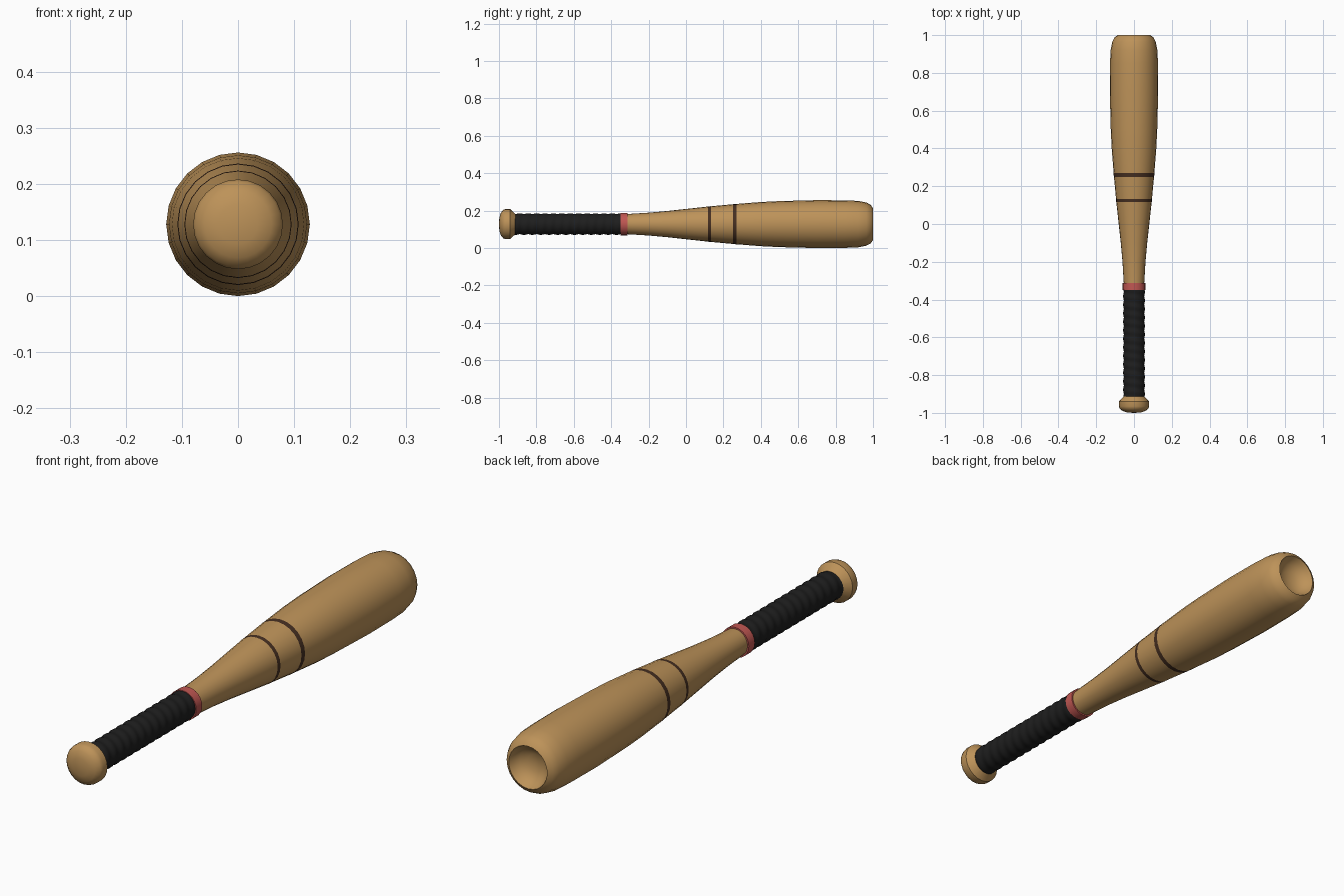
import bpy, bmesh, math

SIDES = 24
AXIS_Z = 0.128

cube = bpy.data.objects.get("Cube")
if cube:
    bpy.data.objects.remove(cube, do_unlink=True)


def material(name, rgb):
    mat = bpy.data.materials.new(name)
    mat.use_nodes = True
    mat.diffuse_color = (*rgb, 1)
    bsdf = mat.node_tree.nodes["Principled BSDF"]
    bsdf.inputs["Base Color"].default_value = (*rgb, 1)
    bsdf.inputs["Roughness"].default_value = 0.6
    return mat


wood = material("warm wood", (0.51, 0.29, 0.10))
black = material("black grip tape", (0.013, 0.013, 0.013))
red = material("red tape", (0.53, 0.095, 0.085))
brown = material("dark brown", (0.06, 0.028, 0.015))


def lathe(name, profile, mat, wave=None, sharp=40):
    """Turn (y, radius) points around the long axis; wave adds to the radius."""
    bm = bmesh.new()
    rings = []
    for y, r in profile:
        if r == 0:
            rings.append([bm.verts.new((0, y, AXIS_Z))])
            continue
        ring = []
        for i in range(SIDES):
            a = math.tau * i / SIDES
            rr = r + (wave(y, a) if wave else 0)
            ring.append(bm.verts.new((rr * math.sin(a), y, AXIS_Z + rr * math.cos(a))))
        rings.append(ring)
    for p, q in zip(rings, rings[1:]):
        for i in range(SIDES):
            j = (i + 1) % SIDES
            corners = [p[i % len(p)], p[j % len(p)], q[j % len(q)], q[i % len(q)]]
            bm.faces.new(list(dict.fromkeys(corners)))
    bmesh.ops.recalc_face_normals(bm, faces=bm.faces[:])
    mesh = bpy.data.meshes.new(name)
    bm.to_mesh(mesh)
    bm.free()
    mesh.materials.append(mat)
    obj = bpy.data.objects.new(name, mesh)
    bpy.context.collection.objects.link(obj)
    bpy.ops.object.select_all(action="DESELECT")
    obj.select_set(True)
    bpy.context.view_layer.objects.active = obj
    bpy.ops.object.shade_smooth_by_angle(angle=math.radians(sharp))
    return obj


# Turned wooden body: knob, handle, barrel and hollowed end cup
knob = [(-1, 0), (-0.998, 0.035), (-0.99, 0.06), (-0.977, 0.076), (-0.965, 0.08),
        (-0.94, 0.08), (-0.91, 0.052)]
barrel = [(-0.33, 0.053), (-0.2, 0.061), (-0.1, 0.07), (0, 0.081), (0.12, 0.094),
          (0.26, 0.107), (0.4, 0.118), (0.5, 0.123), (0.7, 0.128), (0.85, 0.127),
          (0.92, 0.124), (0.965, 0.115), (0.988, 0.103), (1, 0.085)]
cup = [(0.985, 0.078), (0.965, 0.062), (0.952, 0.035), (0.948, 0)]
lathe("wooden_body", knob + barrel + cup, wood)


# Grip tape wound in overlapping spiral turns
def spiral(y, a):
    return 0.002 * math.sin(math.tau * y / 0.045 + a)


rows = 76
start, end = -0.915, -0.345
grip = [(start + (end - start) * i / rows, 0.056) for i in range(rows + 1)]
lathe("grip_tape", grip, black, spiral, 60)

# Red band closing the top of the grip
lathe("grip_band", [(-0.35, 0.052), (-0.35, 0.06), (-0.312, 0.06), (-0.312, 0.052)], red)


# Thin painted rings lying on the barrel taper
def body_radius(y):
    for (y0, r0), (y1, r1) in zip(barrel, barrel[1:]):
        if y0 <= y <= y1:
            return r0 + (r1 - r0) * (y - y0) / (y1 - y0)


for name, y, half in (("lower_ring", 0.125, 0.008), ("upper_ring", 0.26, 0.01)):
    lathe(name, [(v, body_radius(v) + 0.0004) for v in (y - half, y, y + half)], brown)
